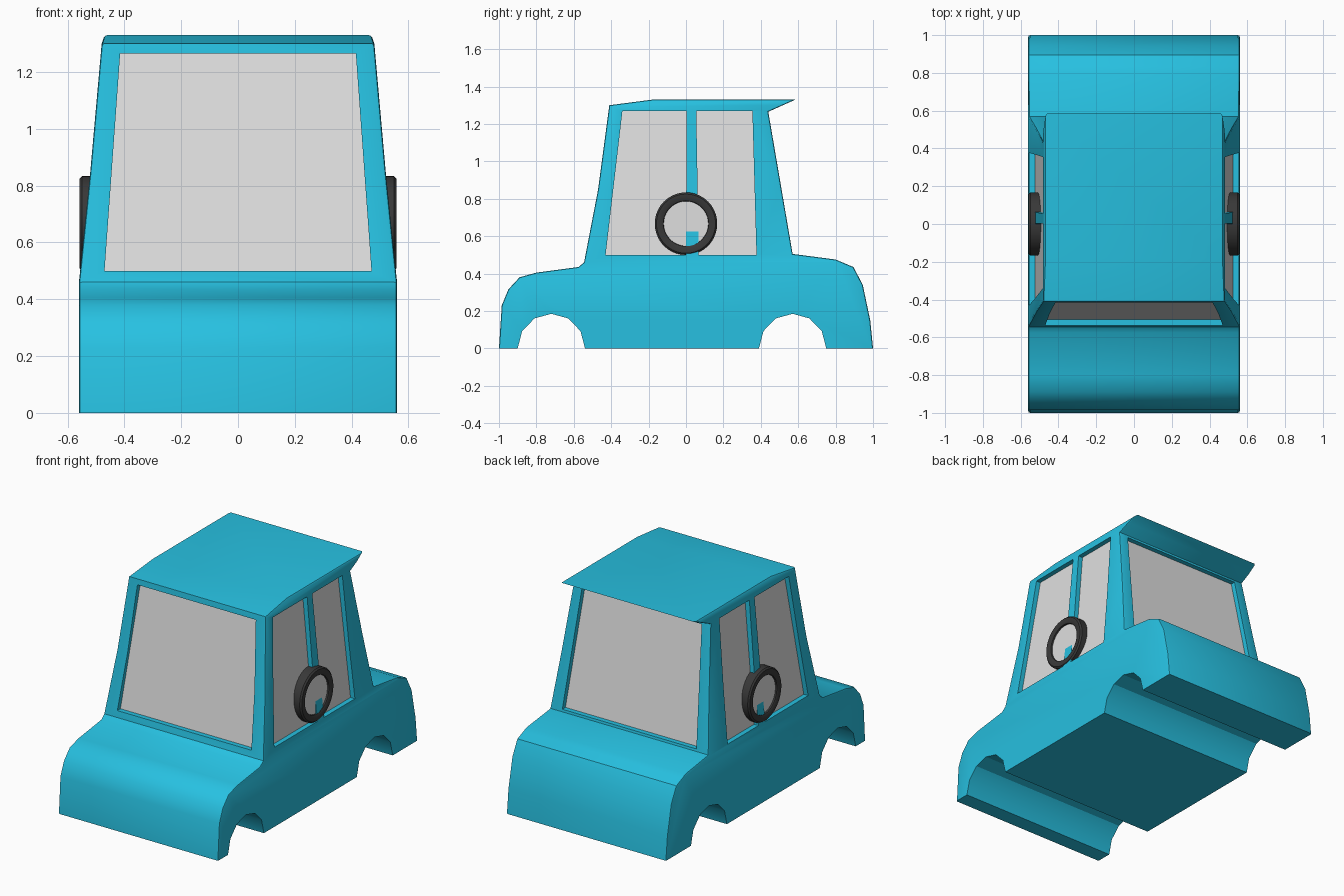
import bpy, bmesh, math
from mathutils import Vector

if "Cube" in bpy.data.objects:
    bpy.data.objects.remove(bpy.data.objects["Cube"])


def material(name, rgb):
    m = bpy.data.materials.new(name)
    m.diffuse_color = (*rgb, 1)
    m.use_nodes = True
    m.node_tree.nodes["Principled BSDF"].inputs["Base Color"].default_value = m.diffuse_color
    return m


BLUE = material("turquoise paint", (0.02, 0.53, 0.75))
GLASS = material("pale grey glass", (0.74, 0.74, 0.74))
RUBBER = material("dark rubber", (0.04, 0.04, 0.04))


def add_object(name, bm, mat):
    bmesh.ops.recalc_face_normals(bm, faces=bm.faces)
    me = bpy.data.meshes.new(name)
    bm.to_mesh(me)
    bm.free()
    me.materials.append(mat)
    ob = bpy.data.objects.new(name, me)
    bpy.context.collection.objects.link(ob)
    return ob


def activate(ob):
    bpy.ops.object.select_all(action='DESELECT')
    ob.select_set(True)
    bpy.context.view_layer.objects.active = ob


def interp(z, table):
    """Piecewise linear lookup of a body dimension by height."""
    for (z0, v0), (z1, v1) in zip(table, table[1:]):
        if z <= z1:
            return v0 + (v1 - v0) * (z - z0) / (z1 - z0)
    return table[-1][1]


HALF_WIDTH = [(0, 0.56), (0.46, 0.56), (0.85, 0.52), (1.30, 0.48), (1.33, 0.47)]


def half_width(z):
    return interp(z, HALF_WIDTH)


# Body: side profile (y, z), extruded across and narrowed toward the roof
def arch(yc):
    return [(yc - 0.18 * math.cos(math.pi * i / 6), 0.185 * math.sin(math.pi * i / 6))
            for i in range(7)]


profile = [(1, 0), (0.985, 0.15), (0.945, 0.34), (0.895, 0.435), (0.8, 0.475), (0.57, 0.505),
           (0.44, 1.265), (0.585, 1.33), (-0.18, 1.33), (-0.41, 1.30), (-0.47, 0.85),
           (-0.545, 0.46), (-0.575, 0.435), (-0.8, 0.405), (-0.89, 0.38), (-0.95, 0.315),
           (-0.985, 0.23), (-1, 0)] + arch(-0.72) + arch(0.57)
bm = bmesh.new()
left = bm.faces.new([bm.verts.new((-1, y, z)) for y, z in profile])
ext = bmesh.ops.extrude_face_region(bm, geom=[left], use_keep_orig=True)
for v in ext['geom']:
    if isinstance(v, bmesh.types.BMVert):
        v.co.x = 1
for z in (0.46, 0.85, 1.30):
    bmesh.ops.bisect_plane(bm, geom=bm.verts[:] + bm.edges[:] + bm.faces[:], dist=1e-5,
                           plane_co=(0, 0, z), plane_no=(0, 0, 1))
for v in bm.verts:
    v.co.x = math.copysign(half_width(v.co.z), v.co.x)
bmesh.ops.recalc_face_normals(bm, faces=bm.faces)
bm.normal_update()

# Small rounding on the outer rim, not on arches or underside
rim = []
for e in bm.edges:
    if len(e.link_faces) != 2:
        continue
    nx = sorted(abs(f.normal.x) for f in e.link_faces)
    mid = (e.verts[0].co + e.verts[1].co) / 2
    if nx[0] < 0.5 and nx[1] > 0.6 and (mid.z > 0.2 or (abs(mid.y) > 0.94 and mid.z > 0.01)):
        rim.append(e)
bmesh.ops.bevel(bm, geom=rim, offset=0.01, segments=2, profile=0.5, affect='EDGES',
                clamp_overlap=True)
body = add_object("car_body", bm, BLUE)


# Windows: a recess cut into the body with a flat pane on its floor
def window(name, corners, outward, depth=0.033):
    out = Vector(outward)
    corners = [Vector(c) for c in corners]
    inner = [c - out * depth for c in corners]
    bm = bmesh.new()
    a = [bm.verts.new(c) for c in inner]
    b = [bm.verts.new(c + out * 0.1) for c in corners]
    bm.faces.new(a)
    bm.faces.new(b)
    for i in range(4):
        j = (i + 1) % 4
        bm.faces.new((a[i], a[j], b[j], b[i]))
    cutter = add_object(name + "_cutter", bm, BLUE)
    cutter.hide_render = True
    mod = body.modifiers.new("recess", 'BOOLEAN')
    mod.operation = 'DIFFERENCE'
    mod.solver = 'EXACT'
    mod.object = cutter
    activate(body)
    bpy.ops.object.modifier_apply(modifier=mod.name)
    bpy.data.objects.remove(cutter)
    # thin pane resting on the recess floor
    bm = bmesh.new()
    lo = [bm.verts.new(c - out * 0.002) for c in inner]
    hi = [bm.verts.new(c + out * 0.002) for c in inner]
    bm.faces.new(lo)
    bm.faces.new(hi)
    for i in range(4):
        j = (i + 1) % 4
        bm.faces.new((lo[i], lo[j], hi[j], hi[i]))
    add_object(name, bm, GLASS)


def cross_window(name, zs, xs, ys, side):
    (z0, z1), (x0, x1), (y0, y1) = zs, xs, ys
    window(name, [(-x0, y0, z0), (x0, y0, z0), (x1, y1, z1), (-x1, y1, z1)], (0, side, 0))


cross_window("windscreen", (0.50, 1.265), (0.47, 0.415), (-0.537, -0.415), -1)
cross_window("rear_window", (0.52, 1.25), (0.47, 0.42), (0.567, 0.443), 1)
for label, s in (("left", -1), ("right", 1)):
    for part, quad in (("front", [(-0.43, 0.50), (0.0, 0.50), (0.003, 1.27), (-0.34, 1.27)]),
                       ("back", [(0.068, 0.50), (0.377, 0.50), (0.355, 1.27), (0.055, 1.27)])):
        window(f"{label}_{part}_side_window",
               [(s * half_width(z), y, z) for y, z in quad], (s, 0, 0))
activate(body)
bpy.ops.object.shade_smooth_by_angle(angle=math.radians(30))


# Wheels: turned tyre with a flat pale hub disc, set into each side
def lathe(name, points, side, mat, n=40):
    bm = bmesh.new()
    rings = []
    for x, r in points:
        rings.append([bm.verts.new((side * x, r * math.cos(2 * math.pi * i / n),
                                    0.667 + r * math.sin(2 * math.pi * i / n)))
                      for i in range(n)])
    for p, q in zip(rings, rings[1:]):
        for i in range(n):
            j = (i + 1) % n
            bm.faces.new((p[i], p[j], q[j], q[i]))
    bm.faces.new(rings[0])
    bm.faces.new(rings[-1])
    ob = add_object(name, bm, mat)
    activate(ob)
    bpy.ops.object.shade_smooth_by_angle(angle=math.radians(40))


for label, s in (("left", -1), ("right", 1)):
    lathe(f"{label}_tyre", [(0.42, 0.155), (0.43, 0.167), (0.549, 0.167), (0.558, 0.158),
                            (0.558, 0.128), (0.553, 0.121), (0.535, 0.119)], s, RUBBER)
    lathe(f"{label}_hub", [(0.53, 0.1195), (0.543, 0.1195)], s, GLASS)
